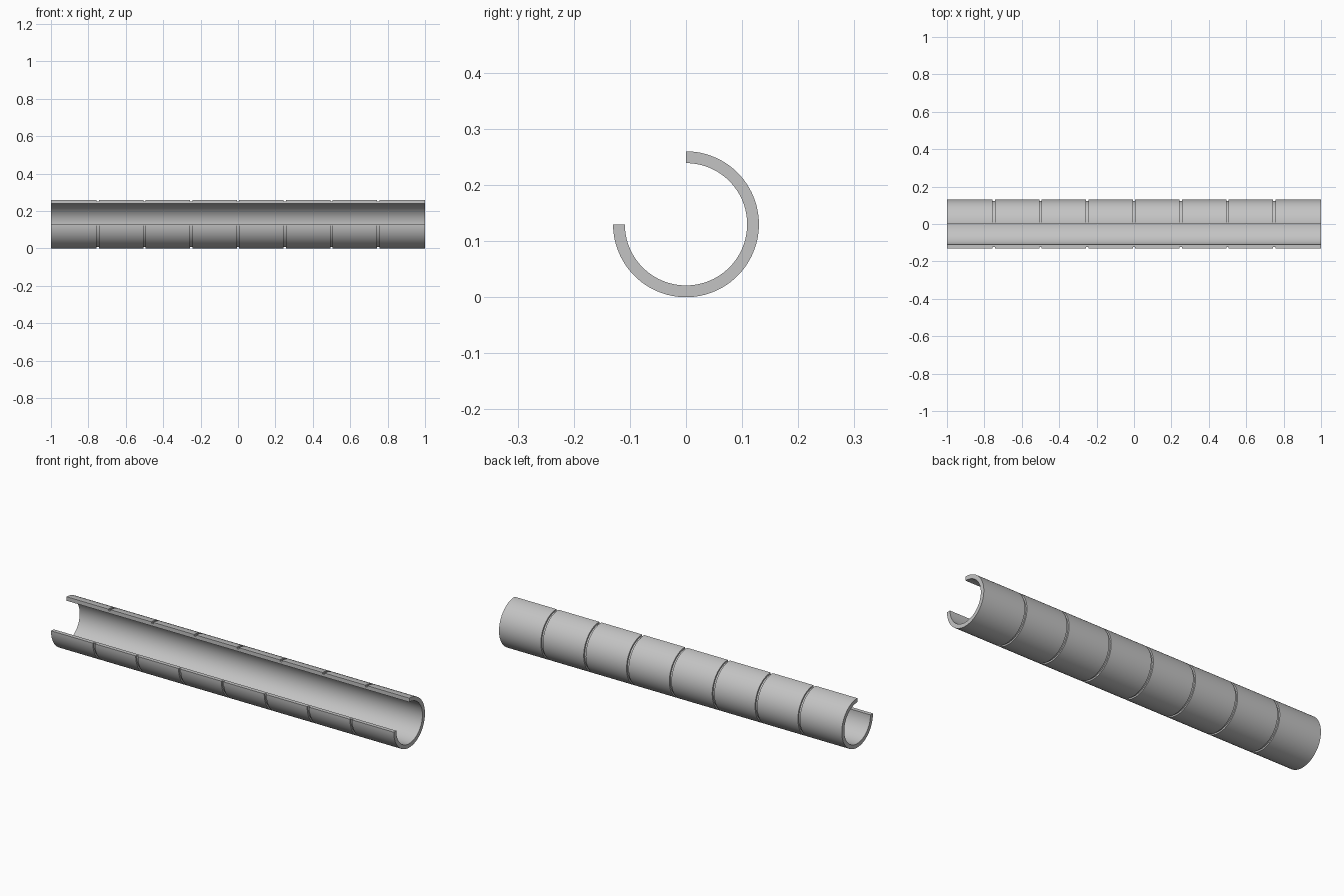
import bpy, bmesh
from math import radians
from mathutils import Vector

cube = bpy.data.objects.get("Cube")
if cube:
    bpy.data.objects.remove(cube, do_unlink=True)

HALF_LENGTH = 1.0
OUTER, INNER = 0.13, 0.109
GROOVE_DEPTH, GROOVE_WIDTH = 0.008, 0.012
GROOVE_COUNT, SPACING = 7, 0.25

# Plain grey material
grey = bpy.data.materials.new("plain grey")
grey.use_nodes = True
colour = (0.55, 0.55, 0.55, 1)
grey.diffuse_color = colour
grey.node_tree.nodes["Principled BSDF"].inputs["Base Color"].default_value = colour

# Wall profile along x: flat inside, rectangular grooves outside
profile = [(-HALF_LENGTH, INNER), (-HALF_LENGTH, OUTER)]
for i in range(GROOVE_COUNT):
    x = (i - (GROOVE_COUNT - 1) / 2) * SPACING
    a, b = x - GROOVE_WIDTH / 2, x + GROOVE_WIDTH / 2
    floor = OUTER - GROOVE_DEPTH
    profile += [(a, OUTER), (a, floor), (b, floor), (b, OUTER)]
profile += [(HALF_LENGTH, OUTER), (HALF_LENGTH, INNER)]

# Sweep the wall three quarters of a turn, leaving the upper front open
bm = bmesh.new()
axis_point = Vector((0, 0, OUTER))
verts = [bm.verts.new((x, 0, OUTER + r)) for x, r in profile]
edges = [bm.edges.new((v, verts[(i + 1) % len(verts)])) for i, v in enumerate(verts)]
result = bmesh.ops.spin(bm, geom=verts + edges, cent=axis_point, axis=(1, 0, 0),
                        angle=radians(-270), steps=72)

# Close both long lips
last_edges = [g for g in result["geom_last"] if isinstance(g, bmesh.types.BMEdge)]
for loop in (edges, last_edges):
    bmesh.ops.contextual_create(bm, geom=loop)
bmesh.ops.recalc_face_normals(bm, faces=bm.faces)
for face in bm.faces:
    face.smooth = True

mesh = bpy.data.meshes.new("grooved_open_tube")
bm.to_mesh(mesh)
bm.free()
mesh.materials.append(grey)
mesh.set_sharp_from_angle(angle=radians(30))
tube = bpy.data.objects.new("grooved_open_tube", mesh)
bpy.context.collection.objects.link(tube)
